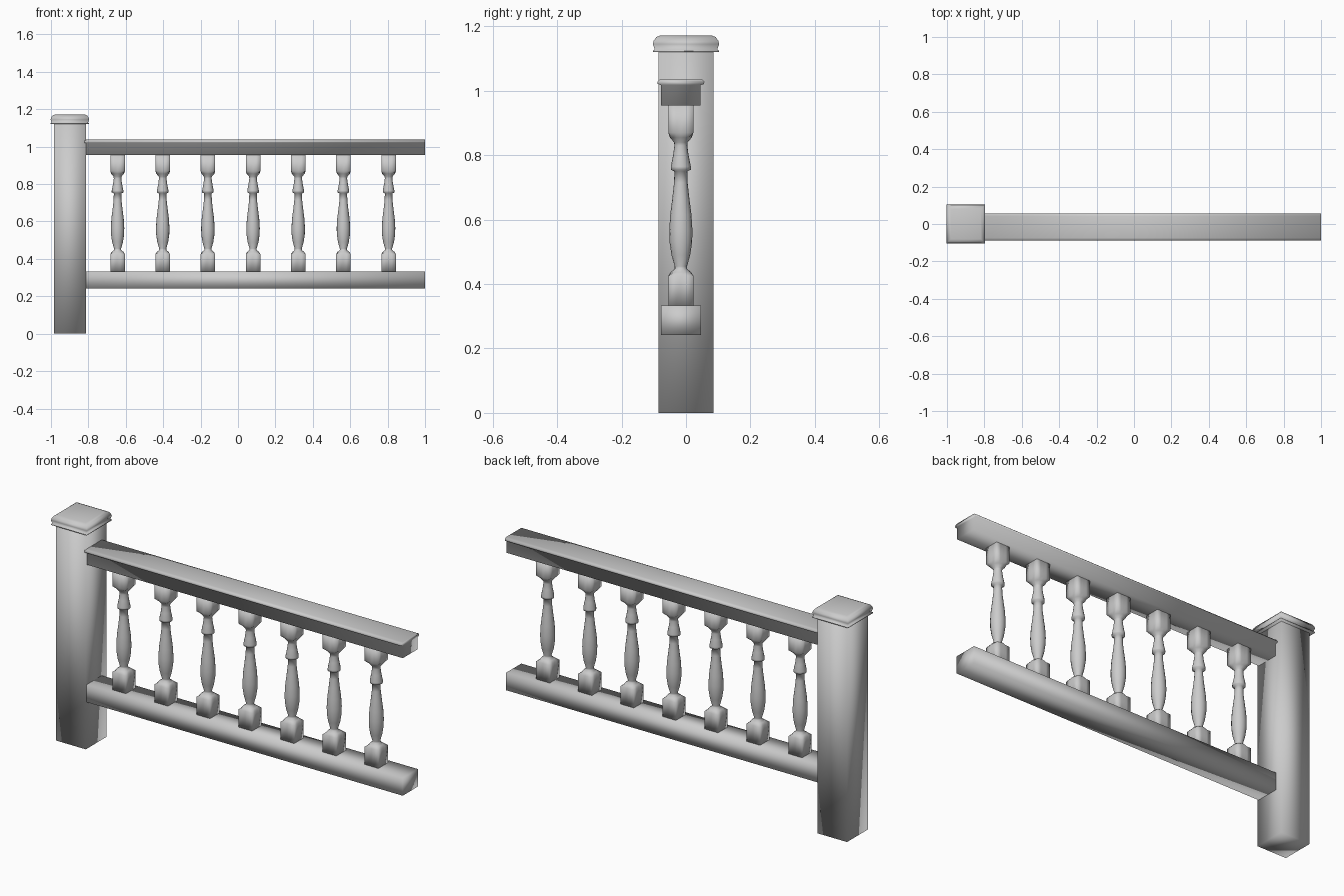
import bpy, bmesh, math

if "Cube" in bpy.data.objects:
    bpy.data.objects.remove(bpy.data.objects["Cube"])

RAIL_Y = -0.016


def finish(name, bm):
    bmesh.ops.recalc_face_normals(bm, faces=bm.faces)
    mesh = bpy.data.meshes.new(name)
    bm.to_mesh(mesh)
    bm.free()
    mesh.shade_smooth()
    obj = bpy.data.objects.new(name, mesh)
    bpy.context.collection.objects.link(obj)
    return obj


def loft(name, rings):
    """Skin a list of closed point rings and cap both ends."""
    bm = bmesh.new()
    loops = [[bm.verts.new(p) for p in ring] for ring in rings]
    n = len(loops[0])
    for a, b in zip(loops, loops[1:]):
        for i in range(n):
            j = (i + 1) % n
            bm.faces.new((a[i], a[j], b[j], b[i]))
    bm.faces.new(loops[0])
    bm.faces.new(loops[-1])
    return finish(name, bm)


def square_stack(name, profile, cx, cy):
    """Stack of square sections from (half width, z) pairs."""
    return loft(name, [[(cx + sx * h, cy + sy * h, z)
                        for sx, sy in ((-1, -1), (1, -1), (1, 1), (-1, 1))]
                       for h, z in profile])


def rail(name, half_section):
    """Mirror a (half width, z) section and run it along x."""
    section = half_section + [(-y, z) for y, z in reversed(half_section)]
    return loft(name, [[(x, RAIL_Y + y, z) for y, z in section]
                       for x in (-0.82, 1.0)])


def section_ring(h, z, square, sides=16):
    ring = []
    for i in range(sides):
        a = 2 * math.pi * i / sides
        c, s = math.cos(a), math.sin(a)
        r = h / max(abs(c), abs(s)) if square else h
        ring.append((r * c, r * s, z))
    return ring


# Newel post and moulded cap
square_stack("newel_post", [(0.085, 0), (0.085, 1.125)], -0.899, 0)
square_stack("post_cap", [(0.103, 1.121), (0.103, 1.125), (0.097, 1.128),
                          (0.103, 1.145), (0.100, 1.156), (0.092, 1.167),
                          (0.080, 1.172)], -0.899, 0)

# Bottom rail and moulded handrail
rail("bottom_rail", [(0.062, 0.242), (0.062, 0.333)])
rail("handrail", [(0.061, 0.955), (0.061, 1.018), (0.072, 1.021),
                  (0.073, 1.028), (0.068, 1.034), (0.058, 1.037)])

# Turned baluster: (half width, z, square section)
BALUSTER = [(0.039, 0.330, True), (0.039, 0.425, True), (0.032, 0.437, False),
            (0.019, 0.447, False), (0.019, 0.455, False), (0.029, 0.490, False),
            (0.035, 0.530, False), (0.036, 0.565, False), (0.033, 0.615, False),
            (0.026, 0.670, False), (0.021, 0.715, False), (0.020, 0.750, False),
            (0.031, 0.755, False), (0.031, 0.765, False), (0.024, 0.800, False),
            (0.020, 0.830, False), (0.021, 0.840, False), (0.034, 0.855, False),
            (0.039, 0.870, True), (0.039, 0.958, True)]
first = loft("baluster_1", [section_ring(*p) for p in BALUSTER])
first.location = (-0.644, RAIL_Y, 0)
for i in range(1, 7):
    copy = bpy.data.objects.new(f"baluster_{i + 1}", first.data)
    copy.location = (-0.644 + 0.2415 * i, RAIL_Y, 0)
    bpy.context.collection.objects.link(copy)
